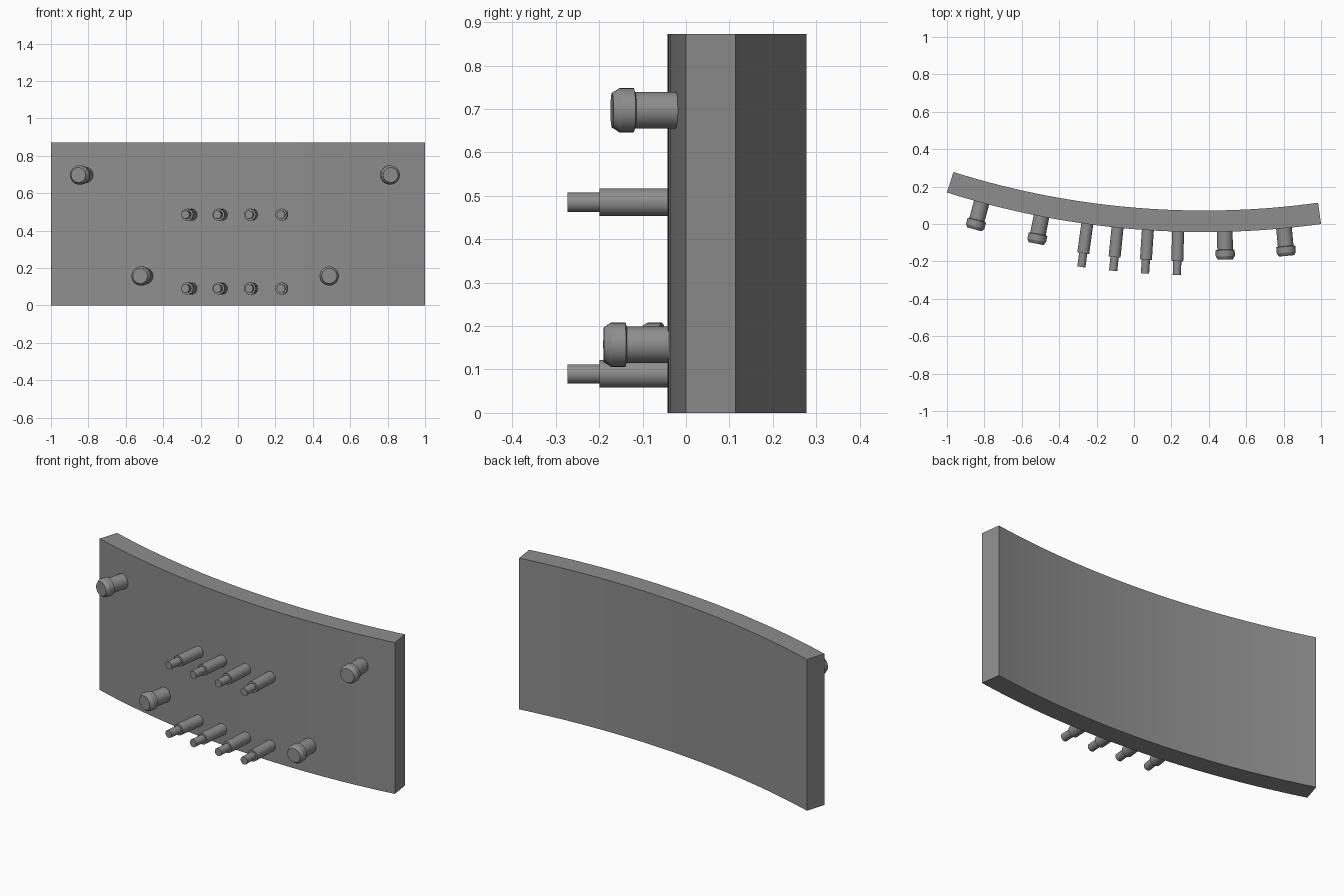
import bpy, bmesh
from math import asin, sin, cos, tau
from mathutils import Matrix, Vector

default = bpy.data.objects.get("Cube")
if default:
    bpy.data.objects.remove(default, do_unlink=True)

# Curved plate: an arc about a vertical axis behind it
CX, RADIUS, FRONT_Y = 0.375, 4.58, -0.043
CY = FRONT_Y + RADIUS
THICK, HEIGHT, STEPS = 0.115, 0.872, 48

grey = bpy.data.materials.new("grey")
grey.use_nodes = True
grey.diffuse_color = (0.27, 0.27, 0.27, 1)
grey.node_tree.nodes["Principled BSDF"].inputs["Base Color"].default_value = grey.diffuse_color


def finish(bm, name):
    bmesh.ops.recalc_face_normals(bm, faces=bm.faces)
    mesh = bpy.data.meshes.new(name)
    bm.to_mesh(mesh)
    bm.free()
    mesh.materials.append(grey)
    obj = bpy.data.objects.new(name, mesh)
    bpy.context.collection.objects.link(obj)
    bpy.ops.object.select_all(action="DESELECT")
    obj.select_set(True)
    bpy.context.view_layer.objects.active = obj
    bpy.ops.object.shade_smooth_by_angle(angle=0.5)
    return obj


def arc_point(angle, radius, z=0):
    return Vector((CX + radius * sin(angle), CY - radius * cos(angle), z))


def angle_at(x):
    return asin((x - CX) / RADIUS)


def make_plate():
    bm = bmesh.new()
    start, end = angle_at(-1), angle_at(1)
    rings = []
    for i in range(STEPS + 1):
        a = start + (end - start) * i / STEPS
        rings.append([bm.verts.new(arc_point(a, r, z)) for r, z in (
            (RADIUS, 0), (RADIUS, HEIGHT), (RADIUS - THICK, HEIGHT), (RADIUS - THICK, 0))])
    for p, q in zip(rings, rings[1:]):
        for k in range(4):
            n = (k + 1) % 4
            bm.faces.new((p[k], q[k], q[n], p[n]))
    bm.faces.new(rings[0])
    bm.faces.new(rings[-1])
    finish(bm, "curved_plate")


def make_stud(name, profile, x, z, sides=32):
    """Turn a (radius, distance) profile and stand it square on the plate front."""
    bm = bmesh.new()
    rings = [[bm.verts.new((r * cos(tau * i / sides), r * sin(tau * i / sides), d))
              for i in range(sides)] for r, d in profile]
    for p, q in zip(rings, rings[1:]):
        for i in range(sides):
            n = (i + 1) % sides
            bm.faces.new((p[i], p[n], q[n], q[i]))
    bm.faces.new(rings[0])
    bm.faces.new(rings[-1])
    a = angle_at(x)
    outward = Vector((sin(a), -cos(a), 0))
    turn = outward.to_track_quat("Z", "Y").to_matrix().to_4x4()
    obj = finish(bm, name)
    obj.matrix_world = Matrix.Translation(arc_point(a, RADIUS, z)) @ turn


make_plate()

# Headed mounting studs
STUD = [(0.042, -0.02), (0.042, 0.095), (0.051, 0.098),
        (0.051, 0.131), (0.04, 0.148)]
for name, x, z in (("upper_right_stud", -0.815, 0.697), ("upper_left_stud", 0.802, 0.697),
                   ("lower_right_stud", -0.495, 0.157), ("lower_left_stud", 0.485, 0.157)):
    make_stud(name, STUD, x, z)

# Two rows of stepped pins
PIN = [(0.032, -0.02), (0.032, 0.158), (0.022, 0.158), (0.022, 0.232)]
for row, z in (("upper", 0.485), ("lower", 0.09)):
    for i in range(4):
        make_stud(f"{row}_pin_{i + 1}", PIN, -0.25 + 0.162 * i, z)
